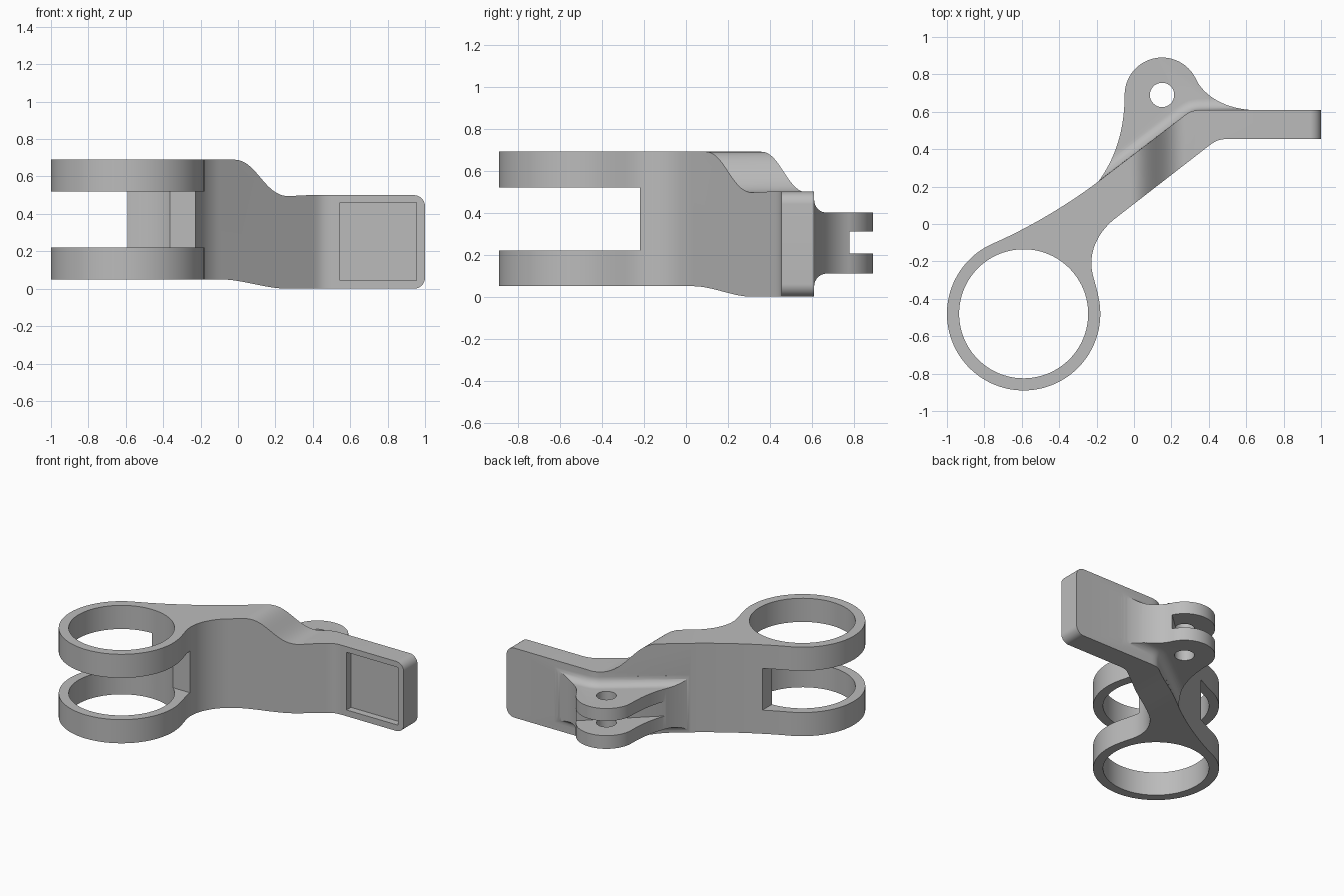
import bpy, bmesh
from math import cos, sin, radians, pi
from mathutils import Vector

cube = bpy.data.objects.get("Cube")
if cube:
    bpy.data.objects.remove(cube, do_unlink=True)

grey = bpy.data.materials.new("plain grey")
grey.use_nodes = True
grey.diffuse_color = (0.5, 0.5, 0.5, 1)
grey.node_tree.nodes["Principled BSDF"].inputs["Base Color"].default_value = (0.5, 0.5, 0.5, 1)


def arc(cx, cy, r, a0, a1, n=16):
    angles = [radians(a0 + (a1 - a0) * i / n) for i in range(n + 1)]
    return [(cx + r * cos(a), cy + r * sin(a)) for a in angles]


def curve(a, b, c, d, n=16):
    a, b, c, d = map(Vector, (a, b, c, d))
    pts = []
    for i in range(n + 1):
        t = i / n
        u = 1 - t
        pts.append(tuple(a * u**3 + b * 3 * u * u * t + c * 3 * u * t * t + d * t**3))
    return pts


def make_object(name, bm):
    bmesh.ops.remove_doubles(bm, verts=bm.verts, dist=0.0001)
    bmesh.ops.recalc_face_normals(bm, faces=bm.faces)
    mesh = bpy.data.meshes.new(name)
    bm.to_mesh(mesh)
    bm.free()
    mesh.materials.append(grey)
    obj = bpy.data.objects.new(name, mesh)
    bpy.context.collection.objects.link(obj)
    return obj


def loft(name, rings):
    """Closed solid through matching rings of 3D points."""
    bm = bmesh.new()
    rows = [[bm.verts.new(p) for p in ring] for ring in rings]
    n = len(rows[0])
    for lo, hi in zip(rows, rows[1:]):
        for i in range(n):
            j = (i + 1) % n
            bm.faces.new((lo[i], lo[j], hi[j], hi[i]))
    bm.faces.new(rows[0])
    bm.faces.new(rows[-1])
    return make_object(name, bm)


def clean(pts):
    out = []
    for p in pts:
        if not out or (Vector(p) - Vector(out[-1])).length > 0.001:
            out.append(p)
    if (Vector(out[0]) - Vector(out[-1])).length < 0.001:
        out.pop()
    return out


def prism_z(name, pts, z0, z1):
    return loft(name, [[(x, y, z) for x, y in clean(pts)] for z in (z0, z1)])


def prism_y(name, pts, y0, y1):
    return loft(name, [[(x, y, z) for x, z in clean(pts)] for y in (y0, y1)])


def box(x0, x1, y0, y1):
    return [(x0, y0), (x1, y0), (x1, y1), (x0, y1)]


def combine(obj, tool, operation):
    mod = obj.modifiers.new("combine", "BOOLEAN")
    mod.operation = operation
    mod.solver = "EXACT"
    mod.object = tool
    bpy.context.view_layer.objects.active = obj
    bpy.ops.object.modifier_apply(modifier=mod.name)
    bpy.data.objects.remove(tool, do_unlink=True)


RX, RY = -0.59, -0.48  # ring centre
LX, LY = 0.15, 0.69    # lug centre

# Arm and ring outline in plan
back_bend = curve((0.37, 0.61), (0.32, 0.61), (0.30, 0.603), (0.27, 0.58))
plan = arc(RX, RY, 0.41, 114, 371, 80)
plan += curve(plan[-1], (-0.205, -0.31), (-0.228, -0.27), (-0.228, -0.21))
plan += curve((-0.228, -0.21), (-0.228, -0.11), (-0.17, -0.024), (-0.1, 0.03))
plan += curve((0.39, 0.41), (0.43, 0.441), (0.45, 0.455), (0.51, 0.455))
plan += [(1.1, 0.455), (1.1, 0.61)] + back_bend
plan += curve((-0.2, 0.22), (-0.36, 0.1), (-0.57, -0.025), plan[0], 24)
body = prism_z("clamp_arm", plan, -0.2, 0.9)

# Stepped side profile with rounded free end
side = [(-1.1, 0.69)]
side += curve((-0.02, 0.69), (0.1, 0.69), (0.14, 0.495), (0.27, 0.495), 24)
side += [(0.37, 0.5)] + arc(0.94, 0.44, 0.06, 90, 0) + arc(0.94, 0.06, 0.06, 0, -90)
side += curve((0.27, 0), (0.14, 0), (0.03, 0.05), (-0.1, 0.05), 24) + [(-1.1, 0.05)]
combine(body, prism_y("side_profile", side, -1.2, 1.2), "INTERSECT")

# Ring bore, gap between the two rings, and square recess
combine(body, prism_z("bore", arc(RX, RY, 0.345, 0, 360, 96), -0.3, 1), "DIFFERENCE")
combine(body, prism_z("ring_gap", [(-1.2, -1.2), (0.3, -1.2), (0.3, -0.22), (RX, -0.22),
                                   (RX, 0.3), (-1.2, 0.3)], 0.22, 0.52), "DIFFERENCE")
combine(body, prism_y("recess", box(0.545, 0.955, 0.045, 0.46), 0.3, 0.505), "DIFFERENCE")

# Pivot lug outline
lug_plan = arc(LX, LY, 0.2, 25, 180, 48)
lug_plan += curve((-0.05, 0.69), (-0.05, 0.5), (-0.1, 0.35), (-0.195, 0.22))
lug_plan += [(-0.1, 0.2), (0.4, 0.5), (0.65, 0.58)]
lug_plan += curve((0.65, 0.609), (0.5, 0.61), (0.375, 0.68), lug_plan[0])
lug = prism_z("lug", lug_plan, 0.11, 0.4)

# Concave fillet swept along the back of the arm, trimmed to the lug outline
section = [(-0.03, 0.05)] + arc(0.06, 0.05, 0.06, 180, 90, 8)
section += arc(0.06, 0.46, 0.06, 270, 180, 8) + [(-0.03, 0.46)]
path = [Vector(p) for p in [(0.8, 0.61)] + back_bend + [(-0.24, 0.19)]]
rings = []
for i, p in enumerate(path):
    along = path[min(i + 1, len(path) - 1)] - path[max(i - 1, 0)]
    if i == 1:
        along = Vector((-1, 0))
    elif i == len(path) - 2:
        along = path[-1] - path[-2]
    out = Vector((along.y, -along.x)).normalized()
    rings.append([(p.x + out.x * d, p.y + out.y * d, z) for d, z in clean(section)])
fillet = loft("lug_fillet", rings)
combine(fillet, prism_z("lug_trim", lug_plan, -0.1, 0.6), "INTERSECT")
combine(lug, fillet, "UNION")

# Lug slot and pivot hole
combine(lug, prism_z("lug_slot", [(-0.3, 0.206), (0.5, 0.935), (0.5, 1.1), (-0.3, 1.1)],
                     0.205, 0.31), "DIFFERENCE")
combine(lug, prism_z("pivot_hole", arc(LX, LY, 0.065, 0, 360, 48), -0.1, 0.7), "DIFFERENCE")
combine(body, lug, "UNION")

# Smooth curved walls, keep edges crisp
bpy.ops.object.select_all(action="DESELECT")
body.select_set(True)
bpy.context.view_layer.objects.active = body
bpy.ops.object.shade_smooth_by_angle(angle=radians(30))
